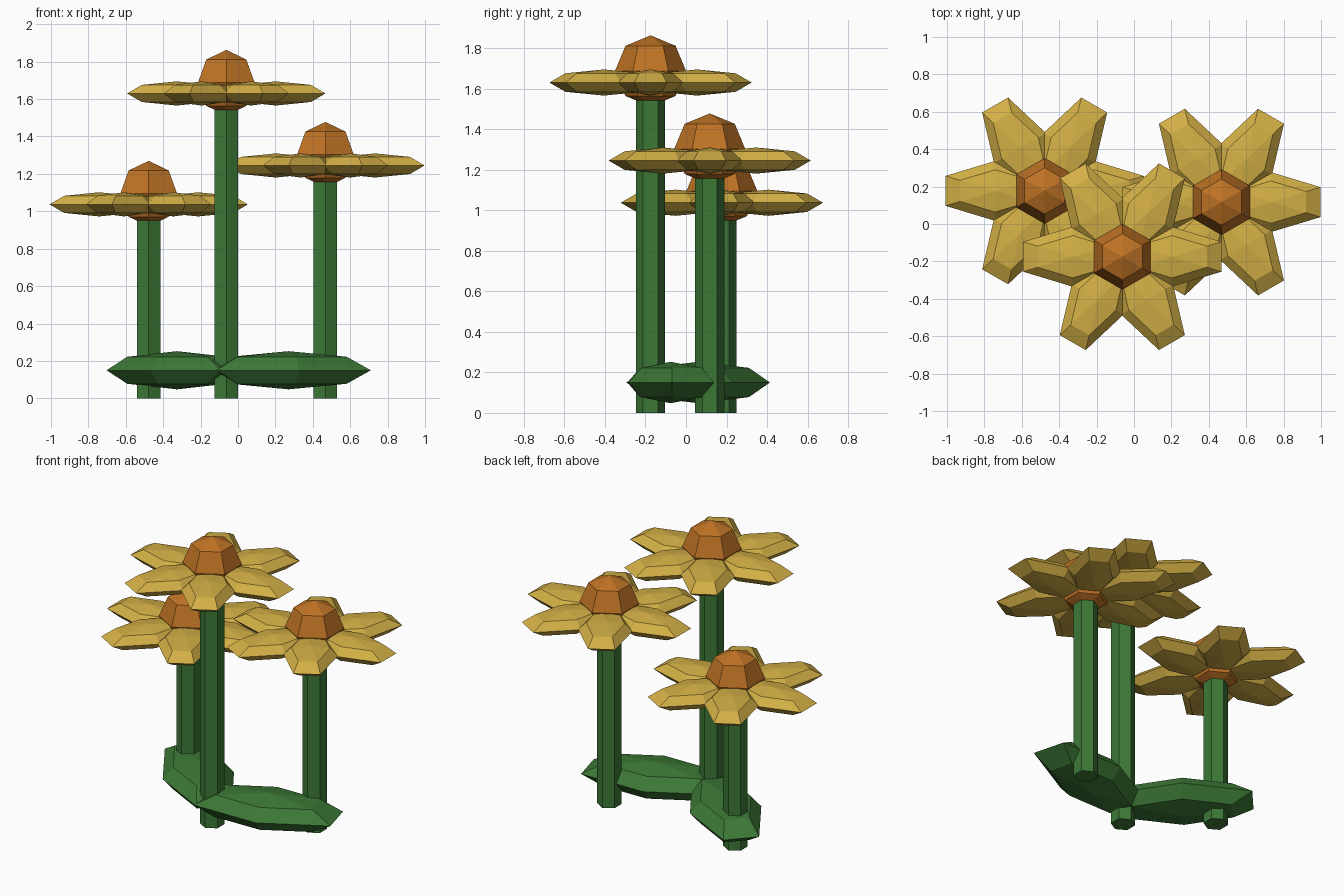
import bpy, math
from mathutils import Matrix

if "Cube" in bpy.data.objects:
    bpy.data.objects.remove(bpy.data.objects["Cube"])


def material(name, rgb):
    m = bpy.data.materials.new(name)
    m.diffuse_color = (*rgb, 1)
    m.use_nodes = True
    m.node_tree.nodes["Principled BSDF"].inputs["Base Color"].default_value = m.diffuse_color
    return m


YELLOW = material("petal yellow", (0.65, 0.43, 0.06))
ORANGE = material("centre orange", (0.52, 0.17, 0.018))
GREEN = material("plant green", (0.046, 0.19, 0.037))


def finish(name, mat):
    ob = bpy.context.object
    ob.name = name
    ob.data.materials.append(mat)
    return ob


def blob(name, mat, centre, angle, half_len, half_wid, half_hgt):
    """Six-sided faceted ellipsoid with blunt ends along its length."""
    bpy.ops.mesh.primitive_uv_sphere_add(segments=6, ring_count=4, radius=1)
    ob = finish(name, mat)
    # turn so that corners lie on the local y axis and flat ends on x
    if max(v.co.x for v in ob.data.vertices) > 0.95:
        ob.data.transform(Matrix.Rotation(math.radians(30), 4, 'Z'))
    ob.data.transform(Matrix.Diagonal((half_len / math.cos(math.radians(30)), half_wid, half_hgt, 1)))
    ob.data.transform(Matrix.Rotation(math.radians(angle), 4, 'Z'))
    ob.location = centre
    return ob


def flower(name, x, y, z):
    # stem: hexagonal post with corners on the y axis
    bpy.ops.mesh.primitive_cylinder_add(vertices=6, radius=0.0725, depth=z, location=(x, y, z / 2))
    stem = finish(name + "_stem", GREEN)
    if max(v.co.x for v in stem.data.vertices) > 0.07:
        stem.data.transform(Matrix.Rotation(math.radians(30), 4, 'Z'))
    # domed centre
    blob(name + "_centre", ORANGE, (x, y, z + 0.0575), 0, 0.175 * math.cos(math.radians(30)), 0.175, 0.175)
    # ring of petals
    for i in range(6):
        a = math.radians(60 * i)
        blob(f"{name}_petal_{i + 1}", YELLOW,
             (x + 0.265 * math.cos(a), y + 0.265 * math.sin(a), z), 60 * i, 0.265, 0.16, 0.0645)


flower("tall_flower", -0.0625, -0.175, 1.63)
flower("short_flower", -0.4775, 0.177, 1.037)
flower("middle_flower", 0.4675, 0.117, 1.245)

# two broad leaves meeting at the tall stem
blob("right_leaf", GREEN, (0.27, -0.075, 0.15), 15, 0.427, 0.215, 0.102)
blob("left_leaf", GREEN, (-0.326, 0.06, 0.15), 180 - 42, 0.41, 0.215, 0.102)
